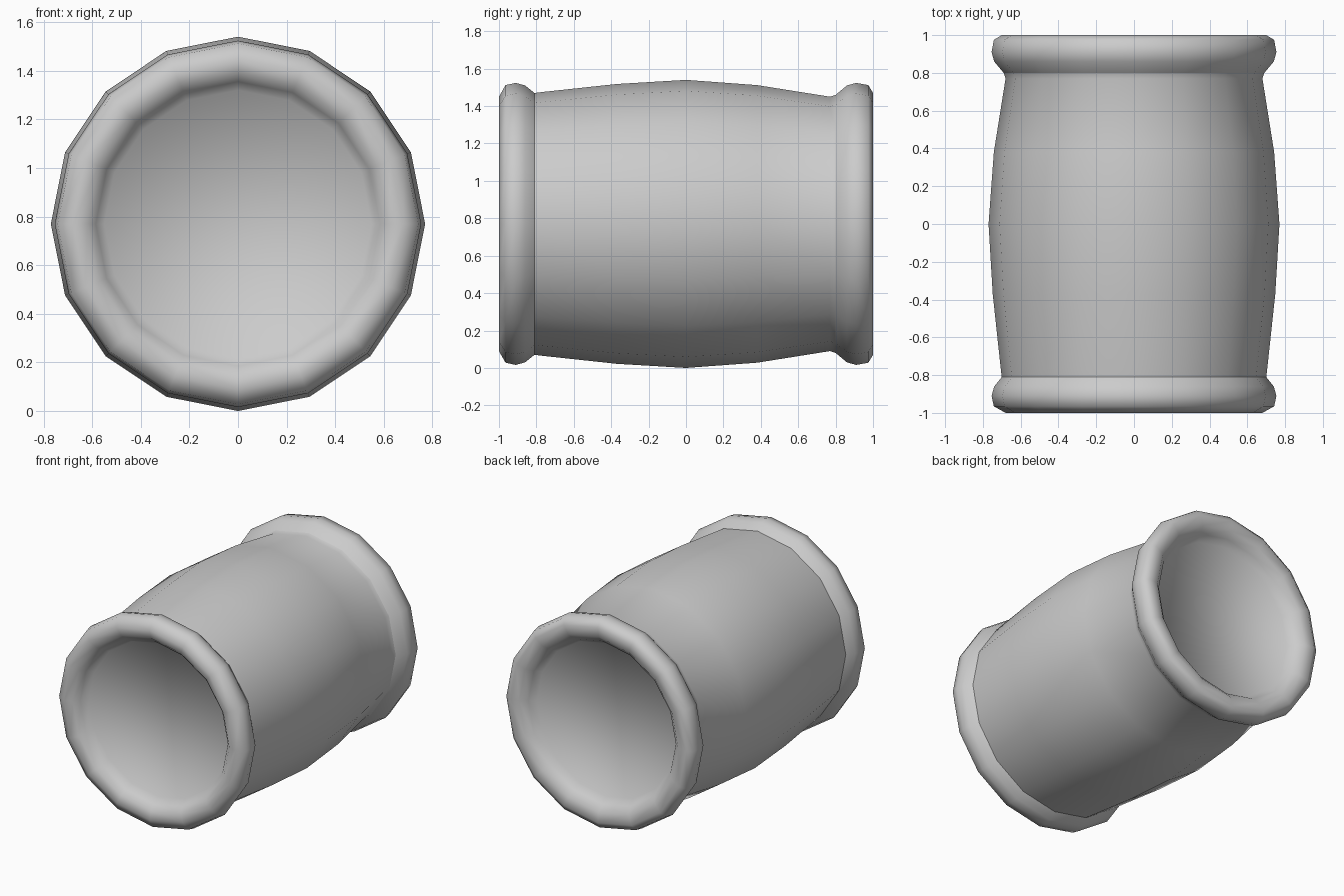
import bpy, bmesh, math

if "Cube" in bpy.data.objects:
    bpy.data.objects.remove(bpy.data.objects["Cube"])

SIDES, AXIS_Z = 16, 0.77


def lathe(name, profile, cap_end=False):
    """Spin (radius, y) points around the lengthwise axis."""
    bm = bmesh.new()
    rings = []
    for r, y in profile:
        angles = [2 * math.pi * i / SIDES for i in range(SIDES)]
        rings.append([bm.verts.new((r * math.sin(a), y, AXIS_Z + r * math.cos(a)))
                      for a in angles])
    for a, b in zip(rings, rings[1:]):
        for i in range(SIDES):
            j = (i + 1) % SIDES
            bm.faces.new((a[i], a[j], b[j], b[i]))
    if cap_end:
        bm.faces.new(rings[-1])
    bmesh.ops.recalc_face_normals(bm, faces=bm.faces)
    # Open shells: make sure the first band faces away from the axis
    bm.faces.ensure_lookup_table()
    f = bm.faces[0]
    c = f.calc_center_median()
    if f.normal.x * c.x + f.normal.z * (c.z - AXIS_Z) < 0:
        bmesh.ops.reverse_faces(bm, faces=bm.faces)
    mesh = bpy.data.meshes.new(name)
    bm.to_mesh(mesh)
    bm.free()
    mesh.shade_smooth()
    obj = bpy.data.objects.new(name, mesh)
    bpy.context.collection.objects.link(obj)
    return obj


# Bulging barrel body
lathe("barrel_body", [(0.70, -0.81), (0.705, -0.77), (0.748, -0.37), (0.77, 0.0),
                      (0.742, 0.38), (0.68, 0.77), (0.69, 0.80)])

# Rounded rims, each running from the body over the lip to a recessed lid
lathe("front_rim_and_lid", [(0.70, -0.81), (0.74, -0.86), (0.754, -0.91), (0.742, -0.965),
                            (0.68, -1.0), (0.62, -0.985), (0.585, -0.95), (0.55, -0.90)], True)
lathe("back_rim_and_lid", [(0.69, 0.80), (0.74, 0.86), (0.754, 0.91), (0.742, 0.975),
                           (0.70, 1.0), (0.63, 0.99), (0.585, 0.95), (0.55, 0.90)], True)
